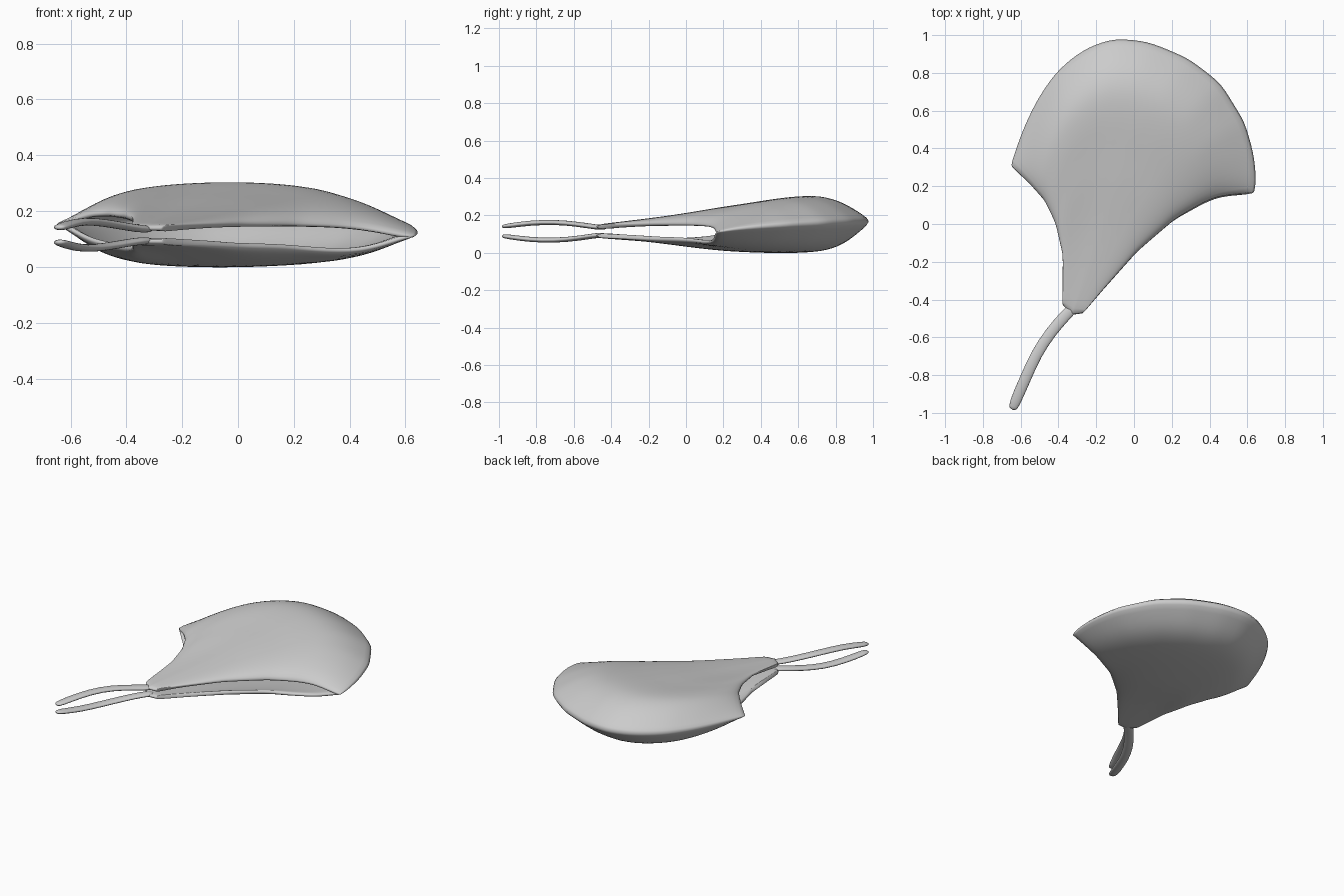
import bpy, bmesh, math
from mathutils import Vector

cube = bpy.data.objects.get("Cube")
if cube:
    bpy.data.objects.remove(cube, do_unlink=True)

cloth = bpy.data.materials.new("pale grey cloth")
cloth.use_nodes = True
cloth.diffuse_color = (0.6, 0.6, 0.6, 1)
cloth.node_tree.nodes["Principled BSDF"].inputs["Base Color"].default_value = (0.6, 0.6, 0.6, 1)


def sample(points, t):
    """Point at fraction t of a polyline's length."""
    pts = [Vector(p) for p in points]
    lengths = [(b - a).length for a, b in zip(pts, pts[1:])]
    d = t * sum(lengths)
    for a, b, l in zip(pts, pts[1:], lengths):
        if d <= l:
            return a.lerp(b, d / l)
        d -= l
    return pts[-1]


def curve_at(keys, t):
    """Smooth value at t through (t, value) keys."""
    n = len(keys)

    def slope(i):
        a, b = keys[max(i - 1, 0)], keys[min(i + 1, n - 1)]
        return (b[1] - a[1]) / (b[0] - a[0])
    for i in range(n - 1):
        (t0, a), (t1, b) = keys[i], keys[i + 1]
        if t <= t1:
            w, s = t1 - t0, (t - t0) / (t1 - t0)
            return (a * (1 + 2 * s) * (1 - s) ** 2 + b * s * s * (3 - 2 * s)
                    + w * s * (1 - s) * (slope(i) * (1 - s) - slope(i + 1) * s))
    return keys[-1][1]


def finish(name, bm):
    bmesh.ops.recalc_face_normals(bm, faces=bm.faces)
    mesh = bpy.data.meshes.new(name)
    bm.to_mesh(mesh)
    bm.free()
    mesh.materials.append(cloth)
    obj = bpy.data.objects.new(name, mesh)
    bpy.context.collection.objects.link(obj)
    for poly in mesh.polygons:
        poly.use_smooth = True
    return obj


# Flat outline: crown seam, neck edge, face edge and chin tip
crown = [(-.665, .31), (-.6, .5), (-.53, .65), (-.44, .79), (-.34, .89), (-.21, .97), (-.08, 1),
         (.09, .98), (.3, .89), (.47, .76), (.6, .55), (.65, .38), (.665, .25), (.655, .16)]
neck = [(-.38, -.43), (-.38, -.17), (-.42, 0), (-.48, .12), (-.56, .21), (-.665, .31)]
face = [(-.27, -.475), (-.17, -.36), (.02, -.15), (.22, .02), (.38, .11), (.46, .14), (.655, .16)]
chin = [(-.38, -.43), (-.33, -.485), (-.27, -.475)]

# Heights from chin to crown, for the middle and both rims of each side
upper = ([(0, .15), (.25, .2), (.5, .262), (.74, .305), (.87, .265), (1, .17)],
         [(0, .15), (.4, .18), (.75, .195), (1, .155)],
         [(0, .15), (.5, .155), (.8, .145), (1, .11)])
lower = ([(0, .08), (.2, .055), (.45, .008), (.74, .004), (.87, .05), (1, .17)],
         [(0, .08), (.4, .065), (.75, .085), (1, .155)],
         [(0, .08), (.5, .067), (.8, .05), (1, .11)])


def plan(u, v):
    """Blend the four outline edges into a patch."""
    c0, c1, c2, c3 = (Vector(p) for p in (chin[0], chin[-1], crown[0], crown[-1]))
    sides = sample(neck, v).lerp(sample(face, v), u)
    ends = sample(chin, u).lerp(sample(crown, u), v)
    return sides + ends - c0.lerp(c1, u).lerp(c2.lerp(c3, u), v)


def height(layer, u, v):
    middle, left, right = (curve_at(k, v) for k in layer)
    rim = left + (right - left) * u
    bulge = max(math.sin(math.pi * u), 0) ** 0.65
    return rim + (middle - rim) * bulge


# Bonnet: two bulged sides joined along the crown, open at neck and face
NU, NV = 28, 22
rows = [(upper, j / NV) for j in range(NV + 1)] + [(lower, j / NV) for j in reversed(range(NV))]
bm = bmesh.new()
grid = []
for layer, v in rows:
    line = []
    for i in range(NU + 1):
        p = plan(i / NU, v)
        line.append(bm.verts.new((p.x, p.y, height(layer, i / NU, v))))
    grid.append(line)
for a, b in zip(grid, grid[1:]):
    for i in range(NU):
        bm.faces.new((a[i], a[i + 1], b[i + 1], b[i]))
bonnet = finish("bonnet_shell", bm)
if bonnet.data.polygons[NU * 8 + NU // 2].normal.z < 0:
    bonnet.data.flip_normals()
hem = bonnet.modifiers.new("hem thickness", "SOLIDIFY")
hem.thickness = 0.025
hem.offset = -1
soft = bonnet.modifiers.new("soft edges", "SUBSURF")
soft.levels = soft.render_levels = 1

# Chin straps: flattened tubes curving away from the tips
strap_plan = [(-.31, -.43), (-.36, -.48), (-.44, -.57), (-.52, -.69), (-.58, -.83), (-.635, -.955), (-.643, -.985)]
strap_rise = [0, .002, .017, .029, .026, .008, .006]
SIDES = 12
for name, sign in (("upper_strap", 1), ("lower_strap", -1)):
    bm = bmesh.new()
    rings = []
    for k, (x, y) in enumerate(strap_plan):
        a = Vector(strap_plan[max(k - 1, 0)])
        b = Vector(strap_plan[min(k + 1, len(strap_plan) - 1)])
        across = (b - a).normalized().orthogonal()
        size = 0.6 if k == len(strap_plan) - 1 else 1
        z = 0.115 + sign * (0.02 + strap_rise[k])
        ring = []
        for s in range(SIDES):
            t = 2 * math.pi * s / SIDES
            p = Vector((x, y)) + across * math.cos(t) * 0.031 * size
            ring.append(bm.verts.new((p.x, p.y, z + math.sin(t) * 0.014 * size)))
        rings.append(ring)
    for a, b in zip(rings, rings[1:]):
        for s in range(SIDES):
            n = (s + 1) % SIDES
            bm.faces.new((a[s], a[n], b[n], b[s]))
    bm.faces.new(rings[0])
    bm.faces.new(rings[-1])
    strap = finish(name, bm)
    soft = strap.modifiers.new("soft edges", "SUBSURF")
    soft.levels = soft.render_levels = 1
